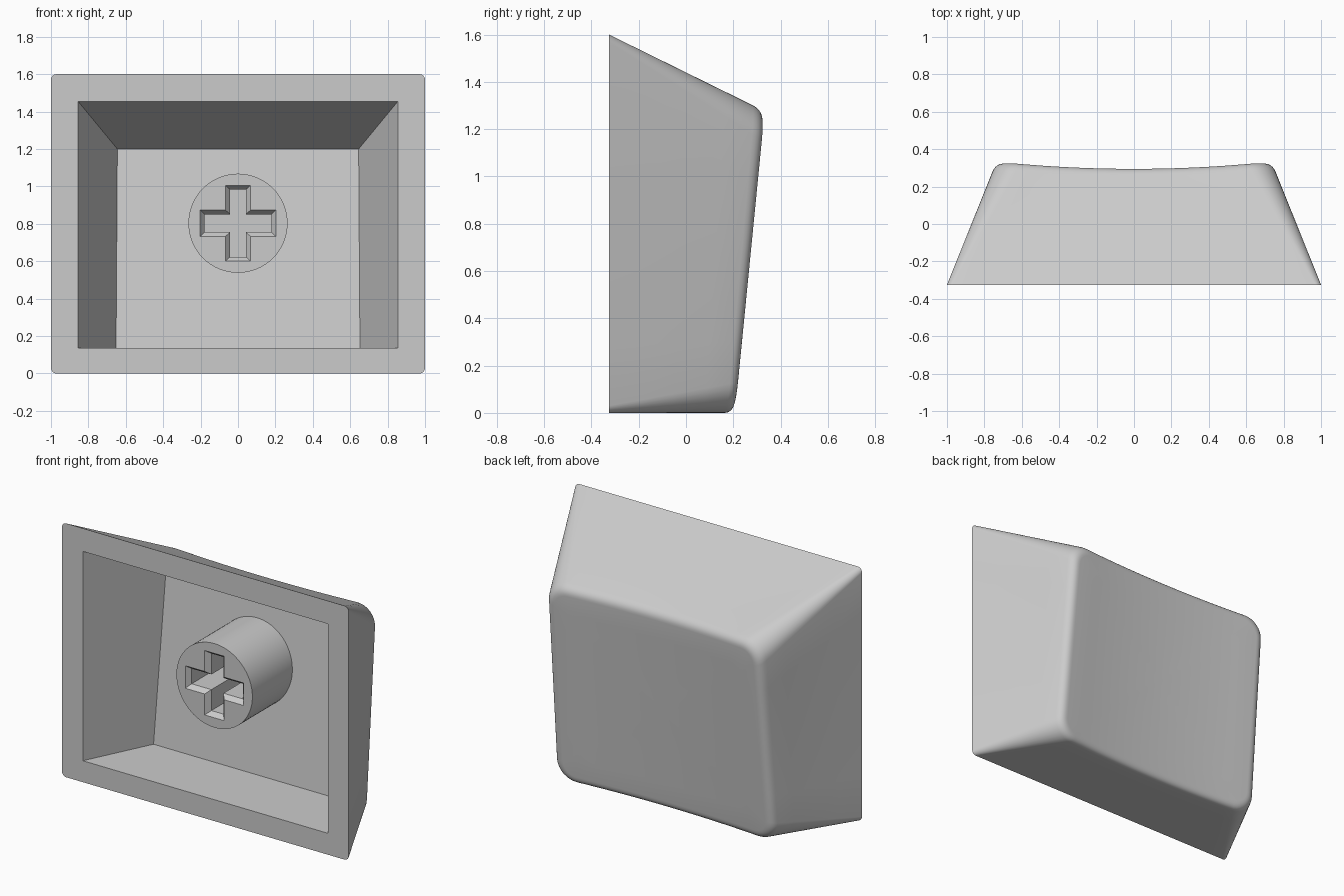
import bpy, bmesh
from math import cos, sin, pi
from mathutils import Vector

if "Cube" in bpy.data.objects:
    bpy.data.objects.remove(bpy.data.objects["Cube"], do_unlink=True)

FRONT = -0.325      # plane of the open rim
STEM_Z = 0.803      # height of the stem axis

grey = bpy.data.materials.new("light grey plastic")
grey.use_nodes = True
grey.diffuse_color = (0.6, 0.6, 0.6, 1)
grey.node_tree.nodes["Principled BSDF"].inputs["Base Color"].default_value = grey.diffuse_color


def outline(hw, z0, z1, r, arc=8, nx=20, nz=6):
    """Rounded rectangle as (x, z) points with subdivided straight sides."""
    centres = [(hw - r, z1 - r), (r - hw, z1 - r), (r - hw, z0 + r), (hw - r, z0 + r)]
    pts = []
    for k, (cx, cz) in enumerate(centres):
        for i in range(arc + 1):
            a = (k + i / arc) * pi / 2
            pts.append(Vector((cx + r * cos(a), cz + r * sin(a))))
        # straight side towards the next corner
        a = (k + 1) * pi / 2
        nxt = Vector(centres[(k + 1) % 4]) + Vector((r * cos(a), r * sin(a)))
        start, n = pts[-1].copy(), (nx if k % 2 == 0 else nz)
        pts += [start.lerp(nxt, i / n) for i in range(1, n)]
    return pts


def dish(p):
    """Place an (x, z) point on the tilted, scooped outer face."""
    x = p.x * (1 + 0.02 * (1 - p.y / 1.28))
    return Vector((x, 0.328 + 0.1 * (p.y - 1.22) - 0.035 * (1 - (x / 0.7) ** 2), p.y))


def add_ring(bm, pts):
    return [bm.verts.new(p) for p in pts]


def bridge(bm, a, b):
    for i in range(len(a)):
        j = (i + 1) % len(a)
        bm.faces.new((a[i], a[j], b[j], b[i]))


def fill_between(bm, outer, inner):
    """Fill a flat face that has a hole in it."""
    edges = []
    for ring in (outer, inner):
        for i, v in enumerate(ring):
            w = ring[(i + 1) % len(ring)]
            edges.append(bm.edges.get((v, w)) or bm.edges.new((v, w)))
    bmesh.ops.triangle_fill(bm, edges=edges, use_beauty=True, normal=(0, -1, 0))


def finish(bm, name):
    bmesh.ops.recalc_face_normals(bm, faces=bm.faces)
    mesh = bpy.data.meshes.new(name)
    bm.to_mesh(mesh)
    bm.free()
    mesh.materials.append(grey)
    ob = bpy.data.objects.new(name, mesh)
    bpy.context.collection.objects.link(ob)
    bpy.ops.object.select_all(action="DESELECT")
    ob.select_set(True)
    bpy.context.view_layer.objects.active = ob
    bpy.ops.object.shade_smooth_by_angle(angle=pi / 6)
    return ob


# Cap shell: sloping walls lofted from the rim to the scooped face
bm = bmesh.new()
base = [Vector((p.x, FRONT, p.y)) for p in outline(1, 0, 1.6, 0.03)]
edge = [dish(p) for p in outline(0.737, 0, 1.28, 0.13)]
inset = outline(0.692, 0.045, 1.235, 0.085)
face = [dish(p) for p in inset]
rings = [add_ring(bm, [b.lerp(e, t) for b, e in zip(base, edge)])
         for t in (0, 0.25, 0.5, 0.75)]

# Soft edge around the scooped face
for i in range(7):
    t = i / 6
    rings.append(add_ring(bm, [
        b.lerp(e, 0.93).lerp(e, t).lerp(e.lerp(f, t), t)
        for b, e, f in zip(base, edge, face)]))

# Scooped face, as shrinking rings closed by a fan
mid = Vector((0, 0.64))
for s in (0.8, 0.6, 0.4, 0.2):
    rings.append(add_ring(bm, [dish(mid.lerp(p, s)) for p in inset]))
for a, b in zip(rings, rings[1:]):
    bridge(bm, a, b)
tip = bm.verts.new(dish(mid))
last = rings[-1]
for i, v in enumerate(last):
    bm.faces.new((v, last[(i + 1) % len(last)], tip))

# Hollow inside with a tilted floor
low, high = 0.135, 1.455
opening = add_ring(bm, [(x, FRONT, z) for x, z in
                        ((0.855, high), (-0.855, high), (-0.855, low), (0.855, low))])
floor = add_ring(bm, [(0.645, 0.205, 1.2), (-0.645, 0.205, 1.2),
                      (-0.652, 0.09, low), (0.652, 0.09, low)])
bridge(bm, opening, floor)
bm.faces.new(floor)
fill_between(bm, rings[0], opening)
finish(bm, "cap_shell")


# Round stem with a chamfered cross socket
def circle(y, r=0.265, n=64):
    return [(r * cos(2 * pi * i / n), y, STEM_Z + r * sin(2 * pi * i / n)) for i in range(n)]


def cross(y, reach, wx, wz):
    """Plus outline: wx is half the upright's width, wz half the bar's height."""
    quarter = [(reach, wz), (wx, wz), (wx, reach)]
    pts = quarter + [(-x, z) for x, z in reversed(quarter)]
    pts += [(-x, -z) for x, z in pts]
    return [(x, y, STEM_Z + z) for x, z in pts]


bm = bmesh.new()
front, back = add_ring(bm, circle(-0.235)), add_ring(bm, circle(0.21))
bridge(bm, front, back)
bm.faces.new(back)
mouth = add_ring(bm, cross(-0.235, 0.203, 0.068, 0.071))
throat = add_ring(bm, cross(-0.205, 0.18, 0.042, 0.048))
end = add_ring(bm, cross(0.13, 0.18, 0.042, 0.048))
bridge(bm, mouth, throat)
bridge(bm, throat, end)
bm.faces.new(end)
fill_between(bm, front, mouth)
finish(bm, "stem")
